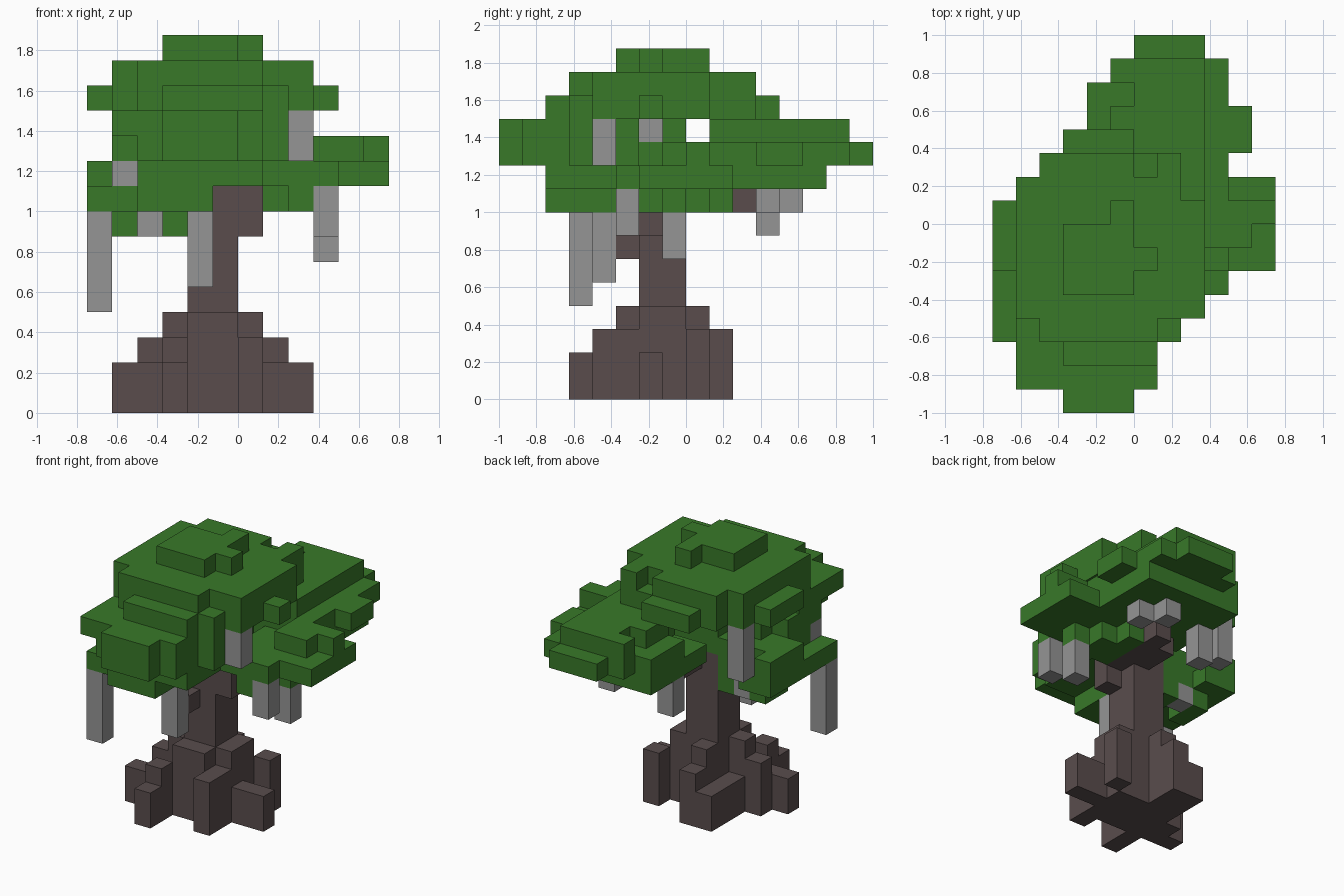
import bpy
import bmesh
import math
from itertools import product
from mathutils import Vector

default_cube = bpy.data.objects.get("Cube")
if default_cube:
    bpy.data.objects.remove(default_cube, do_unlink=True)

CELL = 0.125


def make_material(name, colour):
    material = bpy.data.materials.new(name)
    material.use_nodes = True
    material.diffuse_color = (*colour, 1)
    shader = material.node_tree.nodes["Principled BSDF"]
    shader.inputs["Base Color"].default_value = (*colour, 1)
    shader.inputs["Roughness"].default_value = 0.9
    return material


leaf_green = make_material("leaf green", (0.04, 0.19, 0.022))
bark_brown = make_material("bark brown", (0.1, 0.073, 0.073))
moss_grey = make_material("moss grey", (0.3, 0.3, 0.3))


def layer(bottom, top, *plans):
    """Cells of a slab whose plan is a set of (x0, x1, y0, y1) rectangles."""
    cells = set()
    for left, right, front, back in plans:
        cells.update(product(range(left, right), range(front, back), range(bottom, top)))
    return cells


def build(name, cells, material):
    """Make one mesh from the exposed faces of a group of cells."""
    bm = bmesh.new()
    directions = [Vector(step) for step in
                  ((1, 0, 0), (-1, 0, 0), (0, 1, 0), (0, -1, 0), (0, 0, 1), (0, 0, -1))]
    half = Vector((0.5, 0.5, 0.5))
    for cell in sorted(cells):
        for normal in directions:
            neighbour = tuple(int(c + n) for c, n in zip(cell, normal))
            if neighbour in cells:
                continue
            side = Vector((normal.y, normal.z, normal.x))
            up = normal.cross(side)
            centre = Vector(cell) + half + normal / 2
            corners = [centre + (side * s + up * u) / 2
                       for s, u in ((-1, -1), (1, -1), (1, 1), (-1, 1))]
            bm.faces.new([bm.verts.new(corner * CELL) for corner in corners])
    bmesh.ops.remove_doubles(bm, verts=bm.verts[:], dist=CELL / 100)
    bmesh.ops.dissolve_limit(bm, angle_limit=math.radians(1),
                             verts=bm.verts[:], edges=bm.edges[:])
    mesh = bpy.data.meshes.new(name)
    bm.to_mesh(mesh)
    bm.free()
    mesh.materials.append(material)
    part = bpy.data.objects.new(name, mesh)
    bpy.context.collection.objects.link(part)
    return part


# Flared roots, stepped by height, with the trunk rising out of them
low_roots = layer(0, 2, (-3, 1, -3, 0), (-3, -2, -5, -3), (1, 3, -2, -1),
                  (-5, -3, -3, -2), (-3, -1, 0, 2))
mid_roots = layer(0, 3, (-3, -2, -4, -3), (0, 1, -4, -2), (-4, -3, -2, -1),
                  (1, 2, 0, 1), (-2, -1, 1, 2), (-2, 1, -2, 0))
high_roots = layer(0, 4, (-2, 0, -3, 0), (-2, -1, 0, 1), (0, 1, -2, 0), (-3, -2, -2, -1))
trunk = layer(0, 9, (-2, 0, -2, 0))
build("trunk_and_roots", low_roots | mid_roots | high_roots | trunk, bark_brown)

# Stub in front of the trunk and the branch reaching back
build("branch_stub", layer(6, 7, (-2, -1, -3, -2)), bark_brown)
build("back_branch", layer(7, 8, (0, 1, -2, -1)) |
      layer(8, 9, (0, 1, -2, 3), (-1, 0, 0, 2)), bark_brown)

# Lower foliage around the trunk
lower_leaves = (
    layer(7, 8, (-5, -4, -2, 0), (-3, -2, -2, 0))
    | layer(8, 9, (-6, -4, -5, 1), (-4, -2, -5, 0), (-2, -1, -5, -2), (-4, -1, -6, -5),
            (1, 2, -1, 2), (2, 3, -3, 1), (3, 4, -1, 0))
    | layer(9, 10, (-6, -5, -2, 1), (-5, -4, -4, 0), (-4, 1, -6, 0), (-2, -1, 1, 2),
            (1, 4, -3, 2), (4, 6, -2, 2))
    | layer(10, 11, (3, 5, -1, 1), (5, 6, 0, 1), (-5, -4, -5, -2), (-4, -3, -2, -1))
)

# Front lump joining the lower foliage to the crown
front_leaves = (
    layer(10, 12, (-3, 0, -8, -7), (-4, 1, -7, -4), (-2, 1, -4, -2), (-2, 1, -1, 0))
    | layer(11, 12, (-5, -4, -7, -5), (-5, -3, -5, -3))
    | layer(10, 13, (1, 2, -5, -4))
)

# Back lump over the branch
back_leaves = (
    layer(9, 10, (-2, 4, 2, 6), (-1, 3, 1, 2))
    | layer(10, 11, (0, 3, 7, 8), (-1, 4, 3, 7), (-2, 0, 3, 6), (0, 4, 1, 3),
            (4, 5, 3, 5))
    | layer(11, 12, (0, 3, 1, 7), (-1, 0, 3, 5), (-1, 0, 6, 7))
)

# Broad crown with its ragged brim and cap
crown_leaves = (
    layer(12, 14, (-5, 2, -4, 2), (2, 3, -4, 1), (-4, 1, -5, -4),
          (-4, 0, 2, 3), (1, 2, 2, 3))
    | layer(12, 13, (-3, 1, -6, -5), (-6, -5, -2, 1), (3, 4, -2, -1), (-3, 0, 3, 4),
            (0, 1, 2, 3))
    | layer(14, 15, (-3, 0, -3, 0), (-1, 0, 0, 1), (0, 1, -2, -1))
)
build("canopy", lower_leaves | front_leaves | back_leaves | crown_leaves, leaf_green)

# Hanging moss: column position, bottom and top
strands = {
    "front_left_moss": (-6, -5, 4, 8),
    "front_moss": (-2, -4, 5, 8),
    "side_moss_front": (3, -3, 7, 9),
    "side_moss_back": (3, -1, 6, 8),
    "crown_moss_front": (2, -4, 10, 12),
    "crown_moss_back": (-5, 1, 9, 12),
    "crown_moss_inner": (-4, -2, 11, 12),
    "corner_moss": (-5, -5, 9, 10),
    "short_moss": (-4, -1, 7, 8),
    "back_moss_left": (1, 4, 8, 9),
    "back_moss_outer": (2, 3, 8, 9),
    "back_moss_right": (-2, 3, 7, 9),
}
for name, (x, y, bottom, top) in strands.items():
    build(name, layer(bottom, top, (x, x + 1, y, y + 1)), moss_grey)
